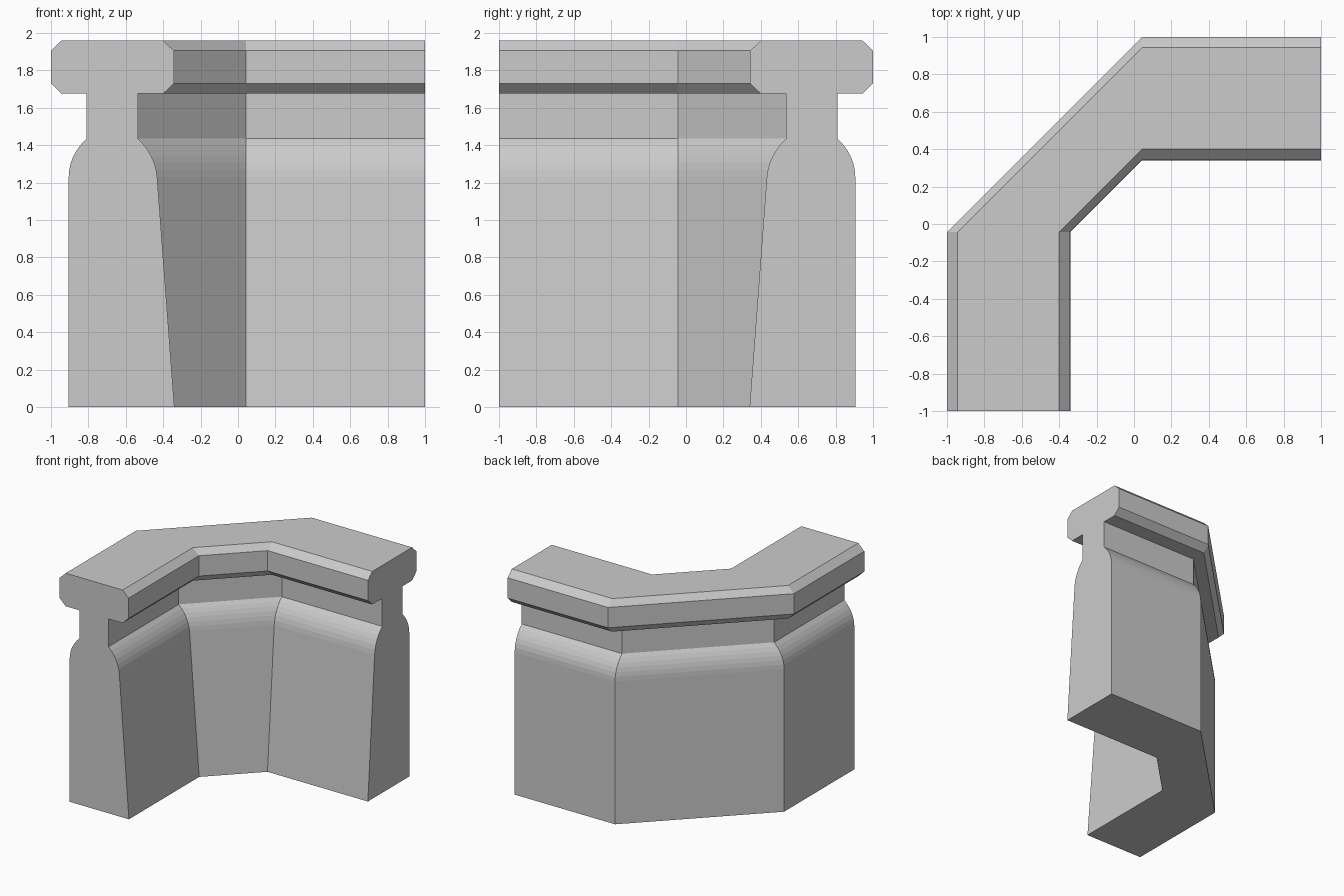
import bpy, bmesh

if "Cube" in bpy.data.objects:
    bpy.data.objects.remove(bpy.data.objects["Cube"])

BEND = 0.043   # both corners lie on this offset from the axes
STEPS = 6


def curve(a, c, b):
    """Rounded shoulder from a to b, pulled towards c."""
    pts = []
    for i in range(STEPS + 1):
        t = i / STEPS
        pts.append(tuple((1 - t) ** 2 * p + 2 * t * (1 - t) * q + t * t * r
                         for p, q, r in zip(a, c, b)))
    return pts


# wall cross-section: (distance outwards, height)
profile = [(0.905, 0)]
profile += curve((0.905, 1.23), (0.905, 1.345), (0.81, 1.435))
profile += [(0.81, 1.675), (0.943, 1.675), (1, 1.73), (1, 1.905), (0.943, 1.96),
            (0.4, 1.96), (0.343, 1.905), (0.343, 1.73), (0.4, 1.675), (0.535, 1.675)]
profile += curve((0.535, 1.435), (0.443, 1.35), (0.432, 1.23))
profile += [(0.34, 0)]

# stations along the corner: straight, diagonal, straight
stations = [lambda u: (-u, -1), lambda u: (-u, -BEND),
            lambda u: (BEND, u), lambda u: (1, u)]

bm = bmesh.new()
rings = [[bm.verts.new((*s(u), z)) for u, z in profile] for s in stations]
n = len(profile)
for a, b in zip(rings, rings[1:]):
    for i in range(n):
        j = (i + 1) % n
        bm.faces.new((a[i], a[j], b[j], b[i]))
# end caps
bm.faces.new(rings[0])
bm.faces.new(rings[-1][::-1])
bmesh.ops.recalc_face_normals(bm, faces=bm.faces)
# split the concave caps cleanly
bmesh.ops.triangulate(bm, faces=[f for f in bm.faces if len(f.verts) > 4])

mesh = bpy.data.meshes.new("corner_wall")
bm.to_mesh(mesh)
bm.free()
wall = bpy.data.objects.new("corner_wall", mesh)
bpy.context.collection.objects.link(wall)
